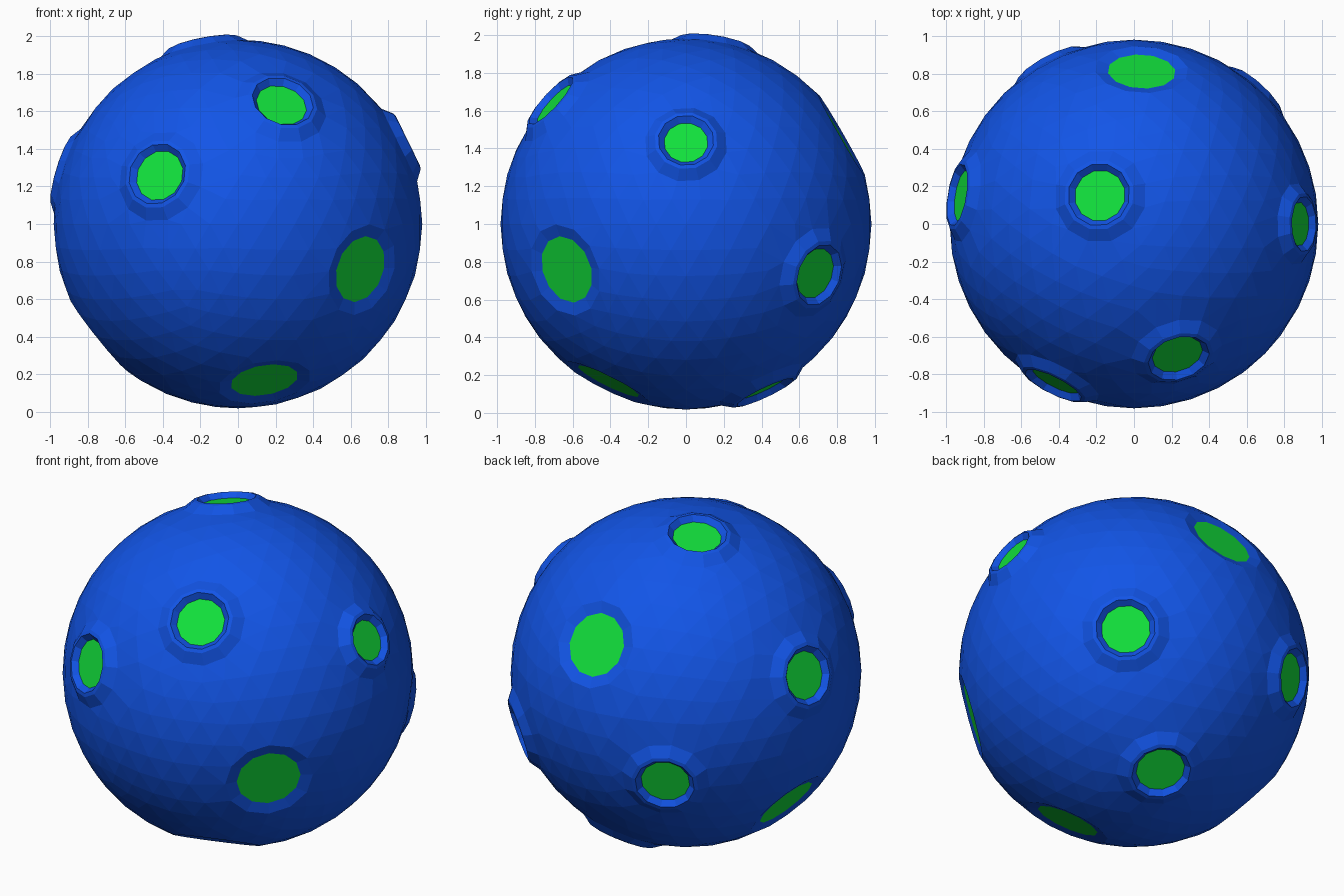
import bpy
import bmesh
import math
from mathutils import Vector

cube = bpy.data.objects.get("Cube")
if cube:
    bpy.data.objects.remove(cube, do_unlink=True)

RADIUS = 0.982
SIDES = 12
CENTRE = Vector((0, 0, 1))


def make_material(name, colour):
    mat = bpy.data.materials.new(name)
    mat.use_nodes = True
    mat.diffuse_color = (*colour, 1)
    bsdf = mat.node_tree.nodes["Principled BSDF"]
    bsdf.inputs["Base Color"].default_value = (*colour, 1)
    bsdf.inputs["Roughness"].default_value = 0.8
    return mat


blue = make_material("blue rock", (0.006, 0.09, 0.8))
green = make_material("green crater floor", (0.006, 0.75, 0.045))

# Crater directions: raised rims and shallow dishes
rimmed = [(-.42, -.84, .26), (.23, -.69, .63), (.63, .68, -.26), (.15, .41, -.87),
          (-.18, .15, .93), (-.91, .15, .28), (-.44, .83, -.24)]
small_rimmed = [(.9, 0, .44)]
dished = [(.65, -.63, -.24), (.14, -.41, -.83), (.04, .8, .46), (-.74, .07, -.59)]

# Crater profiles: (distance from axis, height along axis), from outside in
rim_profile = [(.19, .993), (.168, .998), (.138, .967)]
small_profile = [(.168, 1.003), (.148, 1.008), (.117, .98)]
dish_profile = [(.182, .938)]

craters = ([(d, .25, rim_profile) for d in rimmed]
           + [(d, .22, small_profile) for d in small_rimmed]
           + [(d, .25, dish_profile) for d in dished])


def ring(axis, radius, height):
    """Points of a regular polygon around an axis."""
    side = axis.orthogonal().normalized()
    other = axis.cross(side)
    points = []
    for i in range(SIDES):
        a = math.tau * i / SIDES
        points.append(axis * height + (side * math.cos(a) + other * math.sin(a)) * radius)
    return points


bm = bmesh.new()

# Ball points, left out where craters sit
bmesh.ops.create_icosphere(bm, subdivisions=4, radius=RADIUS)
bmesh.ops.delete(bm, geom=bm.faces[:], context="FACES_ONLY")
bmesh.ops.delete(bm, geom=bm.edges[:], context="EDGES_FACES") if not bm.verts else None
axes = [Vector(d).normalized() for d, _, _ in craters]
points = [v.co.copy() for v in bm.verts]
bm.clear()
for p in points:
    if all(p.angle(a) > math.asin(outer / RADIUS) + .05
           for a, (_, outer, _) in zip(axes, craters)):
        bm.verts.new(p)

# Crater outlines lying on the ball
outlines = []
for axis, (_, outer, _) in zip(axes, craters):
    height = math.sqrt(RADIUS ** 2 - outer ** 2)
    outlines.append([bm.verts.new(p) for p in ring(axis, outer, height)])

# Faceted skin, opened at each crater
bmesh.ops.convex_hull(bm, input=bm.verts[:])
caps = []
for outline in outlines:
    members = set(outline)
    caps += [f for f in bm.faces if all(v in members for v in f.verts)]
bmesh.ops.delete(bm, geom=caps, context="FACES")

# Crater walls and floors
for axis, outline, (_, _, profile) in zip(axes, outlines, craters):
    loop = outline
    for radius, height in profile:
        inner = [bm.verts.new(p) for p in ring(axis, radius, height)]
        for i in range(SIDES):
            j = (i + 1) % SIDES
            bm.faces.new((loop[i], loop[j], inner[j], inner[i]))
        loop = inner
    bm.faces.new(loop).material_index = 1

bmesh.ops.recalc_face_normals(bm, faces=bm.faces[:])
bmesh.ops.translate(bm, verts=bm.verts[:], vec=CENTRE)

mesh = bpy.data.meshes.new("cratered_ball")
bm.to_mesh(mesh)
bm.free()
mesh.materials.append(blue)
mesh.materials.append(green)
ball = bpy.data.objects.new("cratered_ball", mesh)
bpy.context.collection.objects.link(ball)
